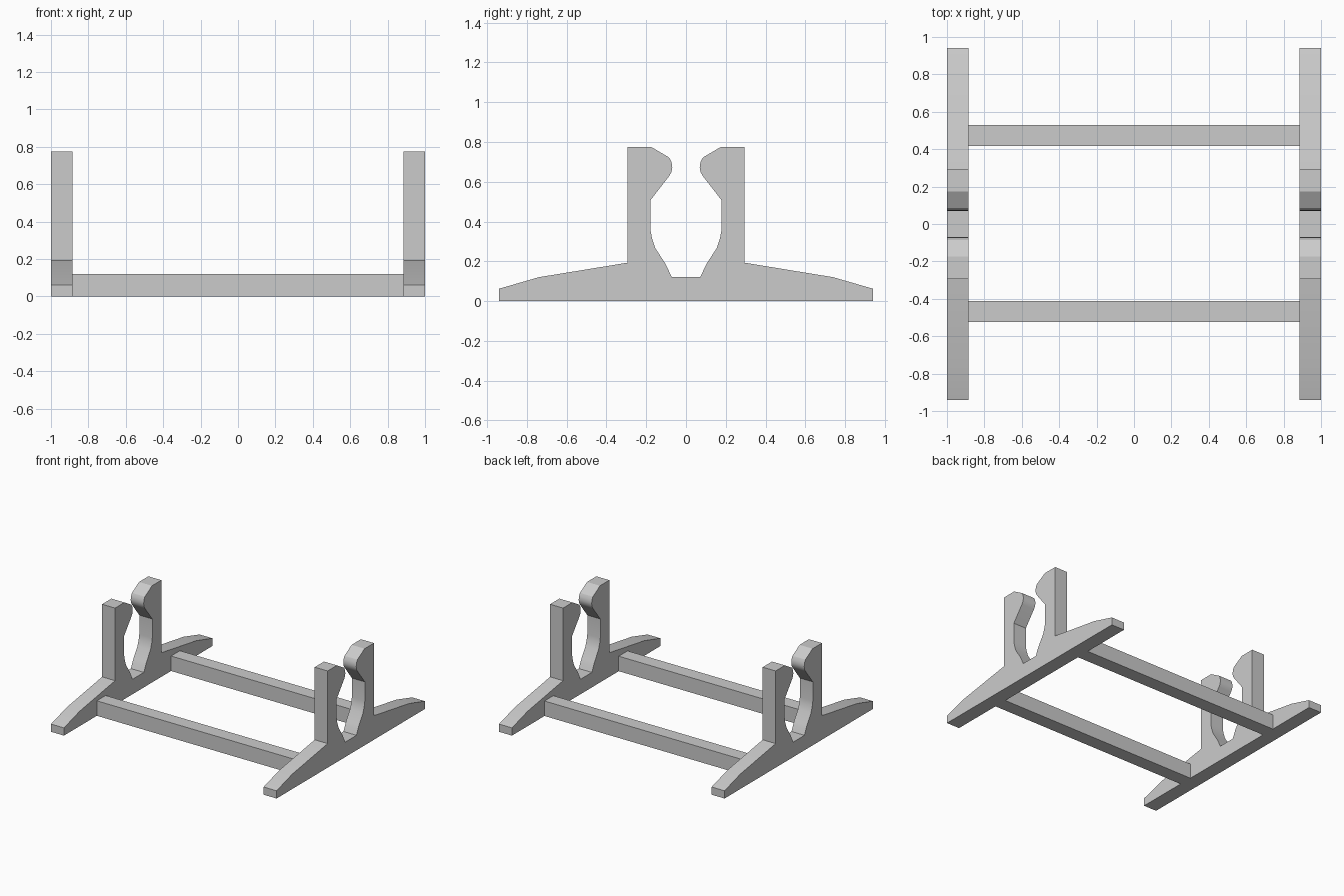
import bpy
import bmesh
from math import radians

cube = bpy.data.objects.get("Cube")
if cube:
    bpy.data.objects.remove(cube, do_unlink=True)

# One plain grey for the whole stand
grey = bpy.data.materials.new("plain grey")
grey.use_nodes = True
colour = (0.6, 0.6, 0.6, 1)
grey.diffuse_color = colour
grey.node_tree.nodes["Principled BSDF"].inputs["Base Color"].default_value = colour


def extrude_along_x(name, profile, x0, x1):
    """Solid with a (y, z) outline, running from x0 to x1."""
    bm = bmesh.new()
    face = bm.faces.new([bm.verts.new((x0, y, z)) for y, z in profile])
    side = bmesh.ops.extrude_face_region(bm, geom=[face])["geom"]
    verts = [v for v in side if isinstance(v, bmesh.types.BMVert)]
    bmesh.ops.translate(bm, vec=(x1 - x0, 0, 0), verts=verts)
    bmesh.ops.recalc_face_normals(bm, faces=bm.faces)
    mesh = bpy.data.meshes.new(name)
    bm.to_mesh(mesh)
    bm.free()
    mesh.materials.append(grey)
    obj = bpy.data.objects.new(name, mesh)
    bpy.context.collection.objects.link(obj)
    return obj


OUTER, INNER = 1.0, 0.885

# Half outline of an end frame: foot, post, rounded nose, cradle
half = [
    (0.94, 0), (0.94, 0.062), (0.74, 0.12), (0.293, 0.193),
    (0.293, 0.775), (0.175, 0.775),
    (0.085, 0.722), (0.073, 0.7), (0.069, 0.672), (0.073, 0.648), (0.085, 0.628),
    (0.178, 0.508), (0.178, 0.355), (0.172, 0.32), (0.155, 0.267),
    (0.105, 0.19), (0.09, 0.16), (0.072, 0.12),
]
outline = half + [(-y, z) for y, z in reversed(half)]

# End frames
for name, sign in (("left_end_frame", 1), ("right_end_frame", -1)):
    frame = extrude_along_x(name, outline, sign * INNER, sign * OUTER)
    bpy.ops.object.select_all(action="DESELECT")
    frame.select_set(True)
    bpy.context.view_layer.objects.active = frame
    bpy.ops.object.shade_smooth_by_angle(angle=radians(29))

# Cross bars joining the frames
for name, y in (("front_cross_bar", -0.468), ("back_cross_bar", 0.472)):
    w = 0.056
    section = [(y - w, 0), (y + w, 0), (y + w, 0.12), (y - w, 0.12)]
    extrude_along_x(name, section, -INNER, INNER)
